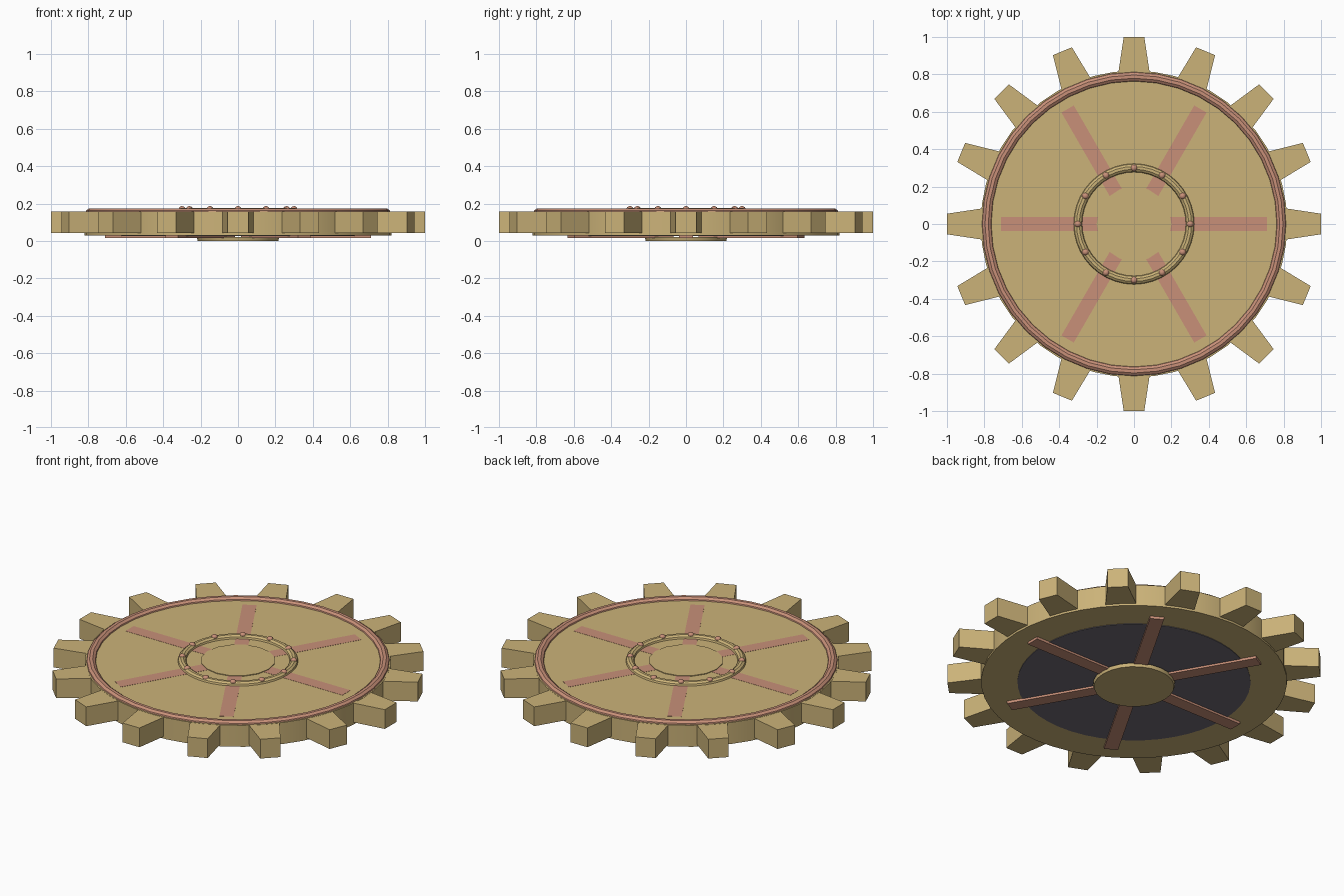
import bpy
import bmesh
from math import cos, sin, pi, radians
from mathutils import Matrix

cube = bpy.data.objects.get("Cube")
if cube:
    bpy.data.objects.remove(cube, do_unlink=True)


def material(name, colour):
    m = bpy.data.materials.new(name)
    m.use_nodes = True
    m.diffuse_color = (*colour, 1)
    m.node_tree.nodes["Principled BSDF"].inputs["Base Color"].default_value = (*colour, 1)
    return m


BRASS = material("brass", (0.60, 0.45, 0.19))
COPPER = material("copper", (0.58, 0.28, 0.19))
IRON = material("dark iron", (0.16, 0.145, 0.18))

TOP = 0.157      # upper face of the wheel
BOTTOM = 0.03    # lower face of the wheel


def finish(name, bm, mat, smooth=False):
    bmesh.ops.recalc_face_normals(bm, faces=bm.faces)
    mesh = bpy.data.meshes.new(name)
    bm.to_mesh(mesh)
    bm.free()
    mesh.materials.append(mat)
    obj = bpy.data.objects.new(name, mesh)
    bpy.context.collection.objects.link(obj)
    if smooth:
        bpy.ops.object.select_all(action="DESELECT")
        obj.select_set(True)
        bpy.context.view_layer.objects.active = obj
        bpy.ops.object.shade_smooth_by_angle(angle=radians(35))
    return obj


def disc(name, z0, z1, r0, r1, sides, mat):
    bm = bmesh.new()
    bmesh.ops.create_cone(bm, cap_ends=True, segments=sides, radius1=r0, radius2=r1,
                          depth=z1 - z0, matrix=Matrix.Translation((0, 0, (z0 + z1) / 2)))
    return finish(name, bm, mat, True)


def ring(name, z, radius, tube, mat, around=40, section=10):
    bm = bmesh.new()
    rows = []
    for i in range(around):
        a = 2 * pi * i / around
        row = []
        for j in range(section):
            b = 2 * pi * j / section
            r = radius + tube * cos(b)
            row.append(bm.verts.new((r * cos(a), r * sin(a), z + tube * sin(b))))
        rows.append(row)
    for i in range(around):
        p, q = rows[i], rows[(i + 1) % around]
        for j in range(section):
            k = (j + 1) % section
            bm.faces.new((p[j], q[j], q[k], p[k]))
    return finish(name, bm, mat, True)


def prisms(name, count, outline, z0, z1, mat):
    """Extrude a flat outline and repeat it around the axle."""
    bm = bmesh.new()
    for i in range(count):
        turn = Matrix.Rotation(2 * pi * i / count, 4, "Z")
        verts = [bm.verts.new((x, y, z0)) for x, y in outline]
        base = bm.faces.new(verts)
        grown = bmesh.ops.extrude_face_region(bm, geom=[base])["geom"]
        upper = [g for g in grown if isinstance(g, bmesh.types.BMVert)]
        bmesh.ops.translate(bm, verts=upper, vec=(0, 0, z1 - z0))
        bmesh.ops.transform(bm, matrix=turn, verts=verts + upper)
    return finish(name, bm, mat)


# Wheel body and teeth
disc("wheel_body", BOTTOM, TOP, 0.82, 0.82, 48, BRASS)
prisms("gear_teeth", 16, [(0.78, -0.088), (1.0, -0.055), (1.0, 0.055), (0.78, 0.088)],
       0.042, TOP - 0.001, BRASS)

# Dark plate let into the underside
disc("underside_plate", BOTTOM - 0.003, BOTTOM + 0.002, 0.625, 0.625, 48, IRON)

# Spokes run right through and show on both faces
prisms("spokes", 6, [(0.1, -0.038), (0.71, -0.038), (0.71, 0.038), (0.1, 0.038)],
       0.015, TOP + 0.001, COPPER)

# Hub, wider underneath than on top
disc("hub_bottom", 0.0, 0.02, 0.215, 0.22, 24, BRASS)
disc("hub_top", 0.14, TOP + 0.004, 0.2, 0.2, 16, BRASS)

# Raised rings on the upper face
ring("outer_ring", 0.147, 0.788, 0.028, COPPER)
ring("hub_ring", 0.153, 0.3, 0.024, BRASS)

# Rivets around the hub ring
bm = bmesh.new()
for i in range(12):
    a = 2 * pi * i / 12
    place = Matrix.Translation((0.3 * cos(a), 0.3 * sin(a), 0.172))
    squash = Matrix.Diagonal((1, 1, 0.8, 1))
    bmesh.ops.create_uvsphere(bm, u_segments=10, v_segments=6, radius=0.018,
                              matrix=place @ squash)
finish("rivets", bm, COPPER, True)
